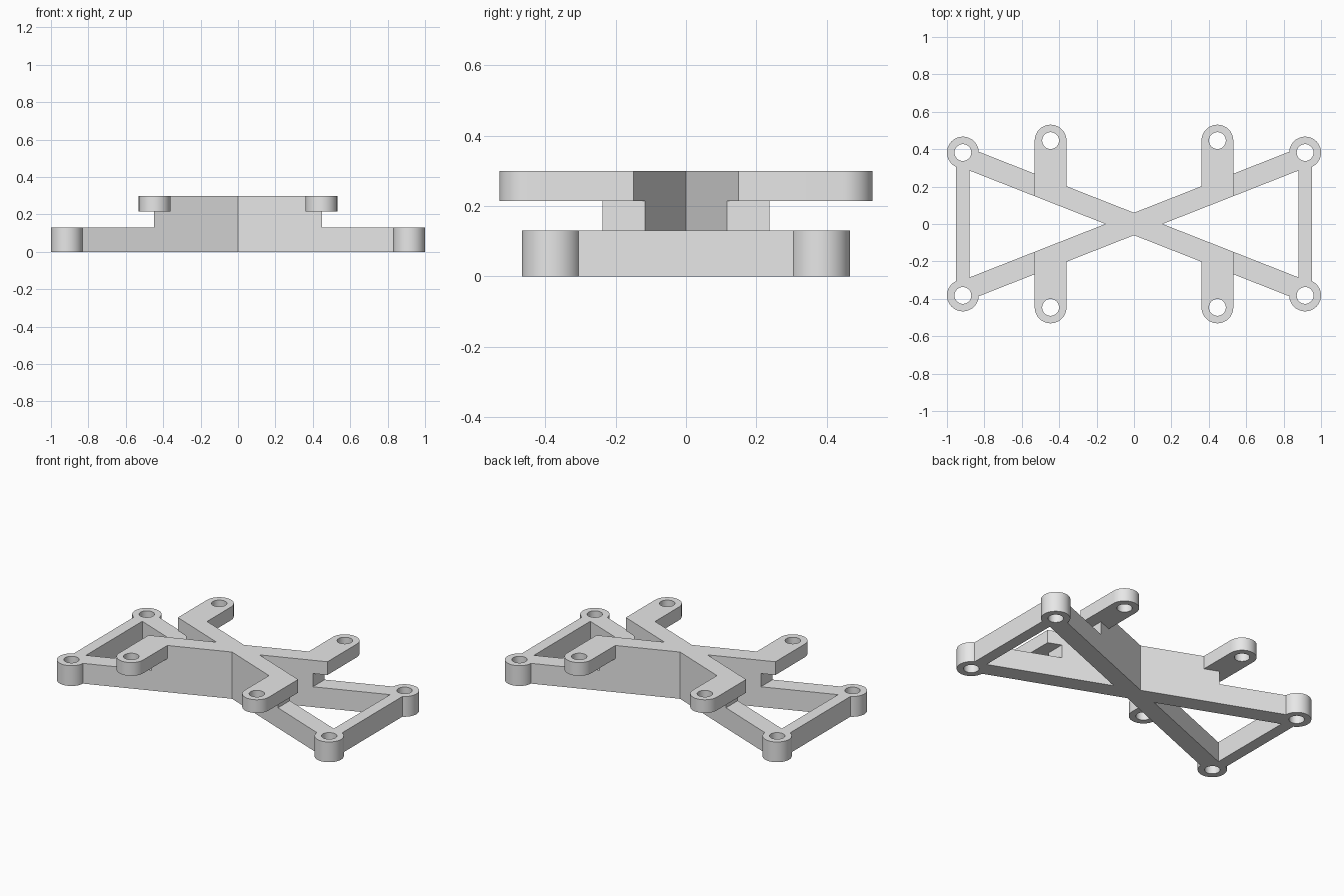
import bpy, bmesh, math

if "Cube" in bpy.data.objects:
    bpy.data.objects.remove(bpy.data.objects["Cube"])

SLOPE, HALF = 0.393, 0.06      # rise and vertical half thickness of the crossed beams
FOOT_X, FOOT_Y = 0.915, 0.382
ARM_X, ARM_Y = 0.446, 0.446
R, HOLE = 0.085, 0.045
Z_BASE, Z_ARM, Z_TOP = 0.13, 0.215, 0.30
SIGNS = [(sx, sy) for sx in (-1, 1) for sy in (-1, 1)]

grey = bpy.data.materials.new("light_grey")
grey.diffuse_color = (0.8, 0.8, 0.8, 1)
grey.use_nodes = True
grey.node_tree.nodes["Principled BSDF"].inputs["Base Color"].default_value = grey.diffuse_color


def prism(name, points, z0, z1):
    """Extrude a flat outline from z0 to z1."""
    bm = bmesh.new()
    face = bm.faces.new([bm.verts.new((x, y, z0)) for x, y in points])
    ext = bmesh.ops.extrude_face_region(bm, geom=[face])
    for v in ext["geom"]:
        if isinstance(v, bmesh.types.BMVert):
            v.co.z = z1
    bmesh.ops.recalc_face_normals(bm, faces=bm.faces)
    mesh = bpy.data.meshes.new(name)
    bm.to_mesh(mesh)
    bm.free()
    mesh.materials.append(grey)
    obj = bpy.data.objects.new(name, mesh)
    bpy.context.collection.objects.link(obj)
    return obj


def circle(cx, cy, r, n=48):
    return [(cx + r * math.cos(2 * math.pi * i / n),
             cy + r * math.sin(2 * math.pi * i / n)) for i in range(n)]


def cross(xe):
    """Outline of two crossed beams whose ends are cut square at x = +-xe."""
    hi, lo, mid = SLOPE * xe + HALF, SLOPE * xe - HALF, HALF / SLOPE
    return [(0, HALF), (-xe, hi), (-xe, lo), (-mid, 0), (-xe, -lo), (-xe, -hi),
            (0, -HALF), (xe, -hi), (xe, -lo), (mid, 0), (xe, lo), (xe, hi)]


def boolean(obj, tools, operation):
    """Apply each tool to obj, then remove the tool."""
    for tool in tools:
        mod = obj.modifiers.new("cut", 'BOOLEAN')
        mod.operation, mod.solver, mod.object = operation, 'EXACT', tool
        bpy.context.view_layer.objects.active = obj
        bpy.ops.object.modifier_apply(modifier=mod.name)
        bpy.data.objects.remove(tool)


def smooth(obj):
    bpy.ops.object.select_all(action='DESELECT')
    obj.select_set(True)
    bpy.context.view_layer.objects.active = obj
    bpy.ops.object.shade_smooth_by_angle(angle=math.radians(30))


# Lower frame: crossed beams, end bars and round feet
base = prism("base_frame", cross(FOOT_X), 0, Z_BASE)
parts = []
for sx in (-1, 1):
    a, b = sx * 0.88, sx * 0.953
    parts.append(prism("end_bar", [(a, -FOOT_Y), (b, -FOOT_Y), (b, FOOT_Y), (a, FOOT_Y)], 0, Z_BASE))
parts += [prism("foot", circle(sx * FOOT_X, sy * FOOT_Y, R), 0, Z_BASE) for sx, sy in SIGNS]
boolean(base, parts, 'UNION')
boolean(base, [prism("foot_hole", circle(sx * FOOT_X, sy * FOOT_Y, HOLE, 32), -0.1, 0.2)
               for sx, sy in SIGNS], 'DIFFERENCE')
smooth(base)

# Riser between the frame and the arms
prism("riser", cross(0.45), Z_BASE, Z_ARM)

# Upper cross with four rounded arms
top = prism("upper_cross", cross(ARM_X + R), Z_ARM, Z_TOP)
arms = []
for sx, sy in SIGNS:
    xi, xo = ARM_X - R, ARM_X + R
    # Round tip and straight sides, starting on the beam's middle line
    tip = [(ARM_X + R * math.cos(math.pi * i / 24), ARM_Y + R * math.sin(math.pi * i / 24))
           for i in range(25)]
    outline = [(xi, SLOPE * xi), (xo, SLOPE * xo)] + tip
    arms.append(prism("arm", [(sx * x, sy * y) for x, y in outline], Z_ARM, Z_TOP))
boolean(top, arms, 'UNION')
boolean(top, [prism("arm_hole", circle(sx * ARM_X, sy * ARM_Y, HOLE, 32), 0.15, 0.4)
              for sx, sy in SIGNS], 'DIFFERENCE')
smooth(top)
